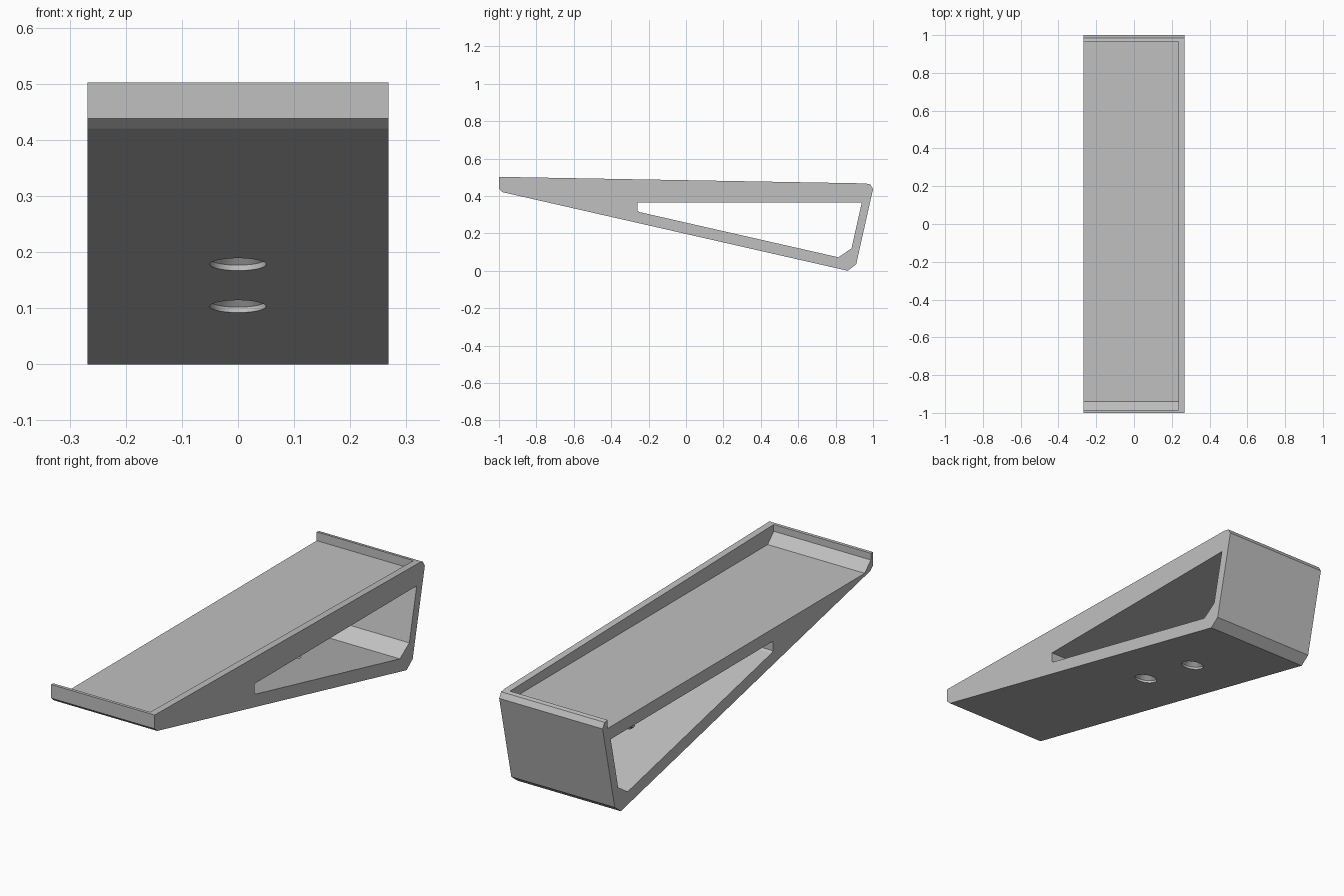
import bpy, bmesh, math
from mathutils import Matrix, Vector

cube = bpy.data.objects.get("Cube")
if cube:
    bpy.data.objects.remove(cube, do_unlink=True)

grey = bpy.data.materials.new("plain grey")
grey.use_nodes = True
colour = (0.53, 0.53, 0.53, 1)
grey.diffuse_color = colour
grey.node_tree.nodes["Principled BSDF"].inputs["Base Color"].default_value = colour

HALF = 0.268


def finish(name, bm):
    bmesh.ops.recalc_face_normals(bm, faces=bm.faces)
    mesh = bpy.data.meshes.new(name)
    bm.to_mesh(mesh)
    bm.free()
    mesh.materials.append(grey)
    obj = bpy.data.objects.new(name, mesh)
    bpy.context.collection.objects.link(obj)
    return obj


def prism(name, profile, x0, x1):
    """Extrude a (y, z) side profile along x."""
    bm = bmesh.new()
    face = bm.faces.new([bm.verts.new((x0, y, z)) for y, z in profile])
    out = bmesh.ops.extrude_face_region(bm, geom=[face])
    moved = [v for v in out["geom"] if isinstance(v, bmesh.types.BMVert)]
    bmesh.ops.translate(bm, verts=moved, vec=(x1 - x0, 0, 0))
    return finish(name, bm)


def lathe(name, profile, matrix, sides=40):
    """Revolve a (radius, height) profile into a closed plug."""
    bm = bmesh.new()
    rings = []
    for r, h in profile:
        angles = [2 * math.pi * i / sides for i in range(sides)]
        rings.append([bm.verts.new((r * math.cos(a), r * math.sin(a), h)) for a in angles])
    for low, high in zip(rings, rings[1:]):
        for i in range(sides):
            j = (i + 1) % sides
            bm.faces.new((low[i], low[j], high[j], high[i]))
    bm.faces.new(rings[0])
    bm.faces.new(rings[-1])
    bmesh.ops.transform(bm, matrix=matrix, verts=bm.verts)
    return finish(name, bm)


def cut(target, cutter):
    mod = target.modifiers.new(cutter.name, "BOOLEAN")
    mod.operation = "DIFFERENCE"
    mod.solver = "EXACT"
    mod.object = cutter
    bpy.context.view_layer.objects.active = target
    bpy.ops.object.modifier_apply(modifier=mod.name)
    bpy.data.objects.remove(cutter, do_unlink=True)


# Wedge body with chamfered corners
toe, heel = Vector((-0.98, 0.42)), Vector((0.865, 0.0))
body = prism("wedge_tray_stand", [
    (-1, 0.502), (-1, 0.438), toe, heel, (0.91, 0.035),
    (1, 0.437), (0.985, 0.462), (0.96, 0.467)], -HALF, HALF)

# Tray recess, open on one side, with a sloped front end
cut(body, prism("tray_recess", [
    (-0.985, 0.7), (-0.985, 0.47), (-0.94, 0.425),
    (0.965, 0.425), (0.965, 0.7)], -0.5, 0.235))

# Window through the sides
cut(body, prism("side_window", [
    (-0.26, 0.366), (-0.26, 0.322), (-0.25, 0.314), (0.815, 0.072),
    (0.885, 0.12), (0.94, 0.366)], -0.5, 0.5))

# Countersunk screw holes, square to the sloping underside
slope = math.atan2(heel.y - toe.y, heel.x - toe.x)
for y in (0.083, 0.412):
    z = heel.y + (y - heel.x) * math.tan(slope)
    place = Matrix.Translation((0, y, z)) @ Matrix.Rotation(slope, 4, "X")
    cut(body, lathe("screw_hole", [
        (0.05, -0.02), (0.05, 0.01), (0.025, 0.035), (0.025, 0.09)], place))

# Smooth the holes, keep all other edges crisp
bpy.ops.object.select_all(action="DESELECT")
body.select_set(True)
bpy.context.view_layer.objects.active = body
bpy.ops.object.shade_smooth_by_angle(angle=math.radians(20))
